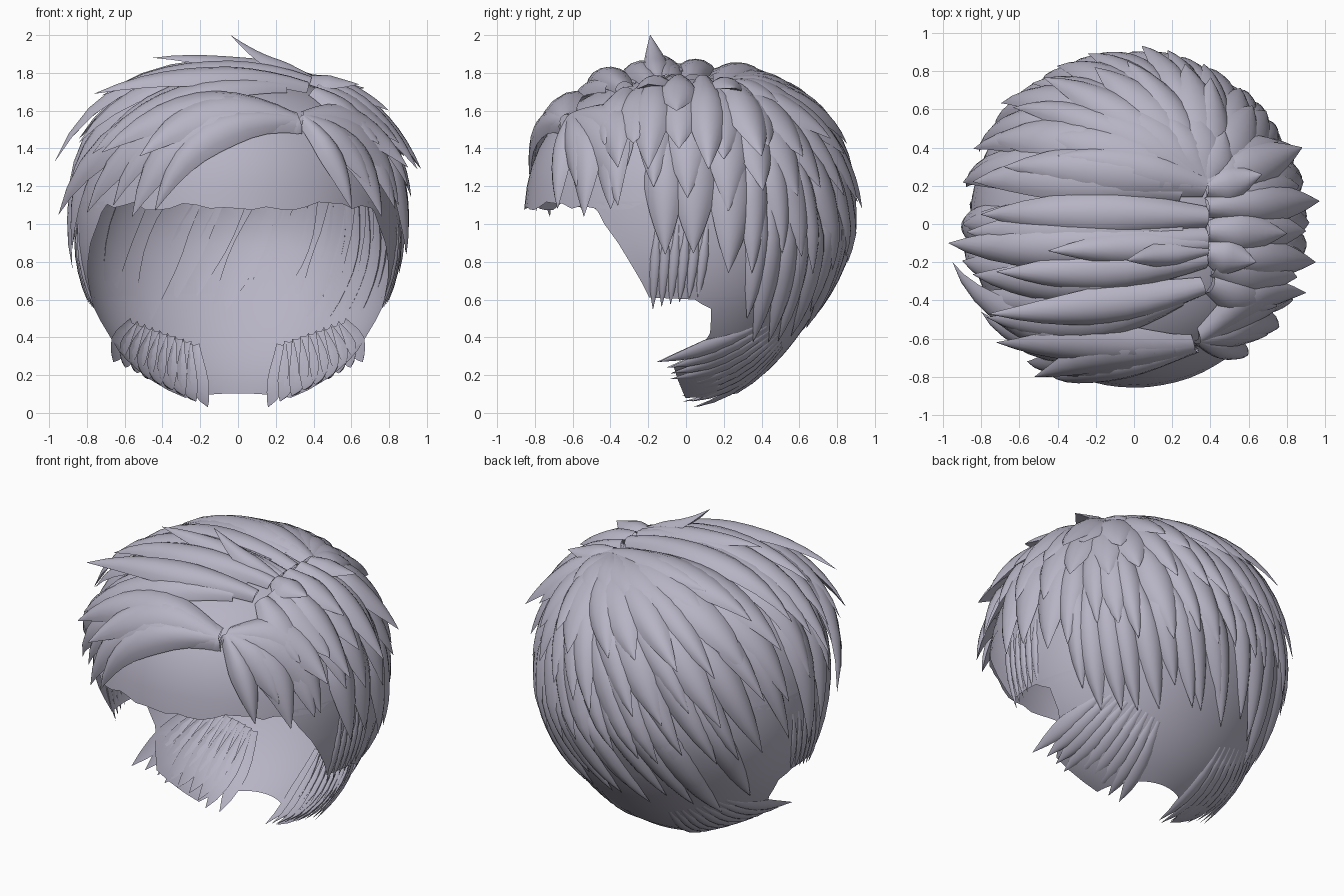
import bpy, bmesh, math, random
from mathutils import Vector

random.seed(4)
if "Cube" in bpy.data.objects:
    bpy.data.objects.remove(bpy.data.objects["Cube"])

hair = bpy.data.materials.new("lavender_grey_hair")
hair.use_nodes = True
COLOUR = (0.47, 0.45, 0.55, 1)
hair.diffuse_color = COLOUR
hair.node_tree.nodes["Principled BSDF"].inputs["Base Color"].default_value = COLOUR

CENTRE = Vector((0, 0, 0.95))
WIDE, UP, DOWN = 0.86, 0.83, 0.92


def reach(d):
    """Distance from the centre to the scalp along a direction."""
    y = d.y * (1 + 0.25 * max(0, -d.z)) if d.y > 0 else d.y
    p, c = (2.5, UP) if d.z > 0 else (2, DOWN)
    return ((math.hypot(d.x, y) / WIDE) ** p + (abs(d.z) / c) ** p) ** (-1 / p)


def on_scalp(az, z, lift=0.0):
    """Point at an azimuth (0 front, 90 left, 180 back) and height."""
    h = z - CENTRE.z
    p, c = (2.5, UP) if h > 0 else (2, DOWN)
    r = WIDE * max(0.0, 1 - (abs(h) / c) ** p) ** (1 / p)
    a = math.radians(az)
    d = Vector((math.sin(a) * r, -math.cos(a) * r, h)).normalized()
    return CENTRE + d * (reach(d) + lift)


def finish(name, bm):
    bmesh.ops.recalc_face_normals(bm, faces=bm.faces)
    me = bpy.data.meshes.new(name)
    bm.to_mesh(me)
    bm.free()
    me.materials.append(hair)
    ob = bpy.data.objects.new(name, me)
    bpy.context.collection.objects.link(ob)
    bpy.ops.object.select_all(action="DESELECT")
    ob.select_set(True)
    bpy.context.view_layer.objects.active = ob
    bpy.ops.object.shade_smooth_by_angle(angle=math.radians(50))


def skin(bm, rows, closed=False):
    grid = [[bm.verts.new(p) for p in row] for row in rows]
    n = len(grid[0])
    for a, b in zip(grid, grid[1:]):
        for i in range(n if closed else n - 1):
            j = (i + 1) % n
            bm.faces.new((a[i], a[j], b[j], b[i]))
    return grid


def lock(bm, root, tip, width, base=0.03, bulge=0.04, bow=0.0, start=0.0, steps=10):
    """A pointed, arched lock that follows the scalp and lifts at its tip."""
    a, b = (Vector(root) - CENTRE), (Vector(tip) - CENTRE)
    end = b.length
    a.normalize()
    b.normalize()
    flare = end - reach(b) - base
    normal = a.cross(b).normalized()
    rows = []
    for i in range(steps + 1):
        t = i / steps
        u = start + (1 - start) * t
        mid = a.slerp(b, u)
        side = -normal
        mid = (mid + side * bow * math.sin(math.pi * u)).normalized()
        w = width * (0.4 + 0.6 * min(1, t / 0.45)) * max(0.01, 1 - t ** 2.6)
        off = base + flare * t ** 3
        row = []
        for s in (-1, -0.7, -0.35, 0, 0.35, 0.7, 1):
            d = (mid + side * s * w).normalized()
            h = off + bulge * (1 - s * s) * (1 - t ** 4) * min(1, 0.3 + 2 * t)
            h -= 0.03 * abs(s) ** 3 * (1 - t)
            row.append(CENTRE + d * (reach(d) + h))
        row.append(CENTRE + mid * (reach(mid) + off - 0.015 * (1 - t)))
        rows.append(row)
    grid = skin(bm, rows, closed=True)
    bm.faces.new(grid[-1])


def part_root(tip):
    """Start of a lock on the parting, which ends in a whorl at the back."""
    y = max(-0.55, min(0.2, tip[1] * 0.7))
    return (0.36, y, 1.72)


# Scalp cap with a jagged forehead edge
bm = bmesh.new()
N = 72
rows = [[on_scalp(i * 360 / N, 1.1 + random.uniform(-0.03, 0.02)) for i in range(N)]]
for z in (1.2, 1.3, 1.4, 1.5, 1.58, 1.65, 1.7, 1.74, 1.765, 1.775):
    rows.append([on_scalp(i * 360 / N, z) for i in range(N)])
grid = skin(bm, rows, closed=True)
bm.faces.new(grid[-1])
finish("scalp_cap", bm)

# Back shell with temples, ear cut-outs and nape
EDGE = [(1.12, -0.5), (1.0, -0.42), (0.8, -0.31), (0.61, -0.2), (0.6, 0.06),
        (0.55, 0.12), (0.42, 0.13), (0.33, 0.05), (0.24, -0.06), (0.12, -0.02), (0.04, 0.02)]
bm = bmesh.new()
rows = []
for (z0, y0), (z1, y1) in zip(EDGE, EDGE[1:]):
    for k in range(2):
        z, y = z0 + (z1 - z0) * k / 2, y0 + (y1 - y0) * k / 2
        r = WIDE * math.sqrt(max(0.001, 1 - (abs(z - CENTRE.z) / DOWN) ** 2))
        first = math.degrees(math.acos(max(-1, min(1, -y / r)))) + random.uniform(-1, 1)
        rows.append([on_scalp(first + (360 - 2 * first) * i / 48, z) for i in range(49)])
skin(bm, rows)
finish("back_shell", bm)


def ring(name, az0, az1, count, z, dz, lift, width, base, start):
    """A layer of locks whose tips go round the head."""
    bm = bmesh.new()
    for i in range(count):
        az = az0 + (az1 - az0) * (i + 0.5) / count + random.uniform(-3, 3)
        tip = on_scalp(az, z + random.uniform(-dz, dz), lift * random.uniform(0.7, 1.2))
        lock(bm, part_root(tip), tip, width * random.uniform(0.85, 1.2), base, start=start)
    finish(name, bm)


# Layers from the lowest to the crown
ring("nape_layer", 112, 248, 15, 0.42, 0.08, 0.012, 0.13, 0.0, 0.45)
ring("long_layer", 76, 284, 20, 0.82, 0.08, 0.04, 0.14, 0.01, 0.35)
ring("middle_layer", 60, 300, 19, 1.12, 0.07, 0.07, 0.15, 0.02, 0.2)
ring("upper_layer", 50, 310, 17, 1.36, 0.05, 0.1, 0.16, 0.035, 0.1)
ring("crown_layer", 110, 250, 8, 1.58, 0.05, 0.06, 0.17, 0.045, 0.05)

# Fringe swept to either side of the parting
bm = bmesh.new()
FRINGE_ROOT = (0.34, -0.7, 1.6)
for tip, width, bow in (
        ((-0.44, -0.79, 1.07), 0.15, 0.16), ((-0.56, -0.72, 1.04), 0.2, 0.2),
        ((-0.66, -0.6, 1.1), 0.18, 0.2), ((-0.8, -0.46, 1.06), 0.2, 0.15),
        ((-0.95, -0.2, 1.05), 0.2, 0.1), ((-0.52, -0.8, 1.36), 0.19, 0.15),
        ((-0.72, -0.62, 1.38), 0.18, 0.12)):
    lock(bm, FRINGE_ROOT, tip, width, 0.035, 0.05, bow)
for tip, width, bow in (
        ((0.6, -0.68, 1.08), 0.1, -0.02), ((0.76, -0.54, 1.04), 0.15, -0.1),
        ((0.7, -0.58, 1.2), 0.14, -0.06), ((0.85, -0.36, 1.1), 0.18, -0.15),
        ((0.9, -0.36, 1.3), 0.17, -0.15)):
    lock(bm, (0.37, -0.66, 1.62), tip, width, 0.03, 0.04, bow)
finish("fringe", bm)

# Lifted locks on the top
bm = bmesh.new()
for tip, width in (
        ((-0.04, -0.19, 2.0), 0.1), ((-0.45, -0.14, 1.88), 0.13),
        ((-0.4, 0.36, 1.77), 0.17), ((-0.76, -0.47, 1.69), 0.14),
        ((-0.72, -0.25, 1.68), 0.15), ((-0.8, 0.05, 1.56), 0.16),
        ((-0.97, -0.1, 1.33), 0.16), ((-0.68, 0.3, 1.63), 0.18),
        ((0.67, 0.26, 1.72), 0.13), ((0.64, -0.2, 1.74), 0.13),
        ((0.8, -0.05, 1.6), 0.14), ((0.97, 0.12, 1.29), 0.14),
        ((0.95, -0.2, 1.29), 0.14), ((0.88, 0.4, 1.36), 0.16)):
    lock(bm, part_root(tip), tip, width, 0.045, 0.05)
finish("top_locks", bm)

# Thin wisps at the temples and the nape
bm = bmesh.new()
for side in (-1, 1):
    for i in range(6):
        az = 77 + i * 3.5
        lock(bm, on_scalp(side * (az + 3), 1.0), on_scalp(side * az, 0.55 + 0.012 * i, 0.005),
             0.05, 0.0, 0.01, steps=5)
    for i in range(9):
        f = i / 8
        tip = (side * (0.66 - 0.5 * f), -0.13 + 0.16 * f + random.uniform(-0.03, 0.03),
               0.27 - 0.24 * f)
        lock(bm, on_scalp(side * (125 + 30 * f), 0.45 - 0.15 * f), tip, 0.08, 0.0, 0.01, steps=6)
finish("wisps", bm)
